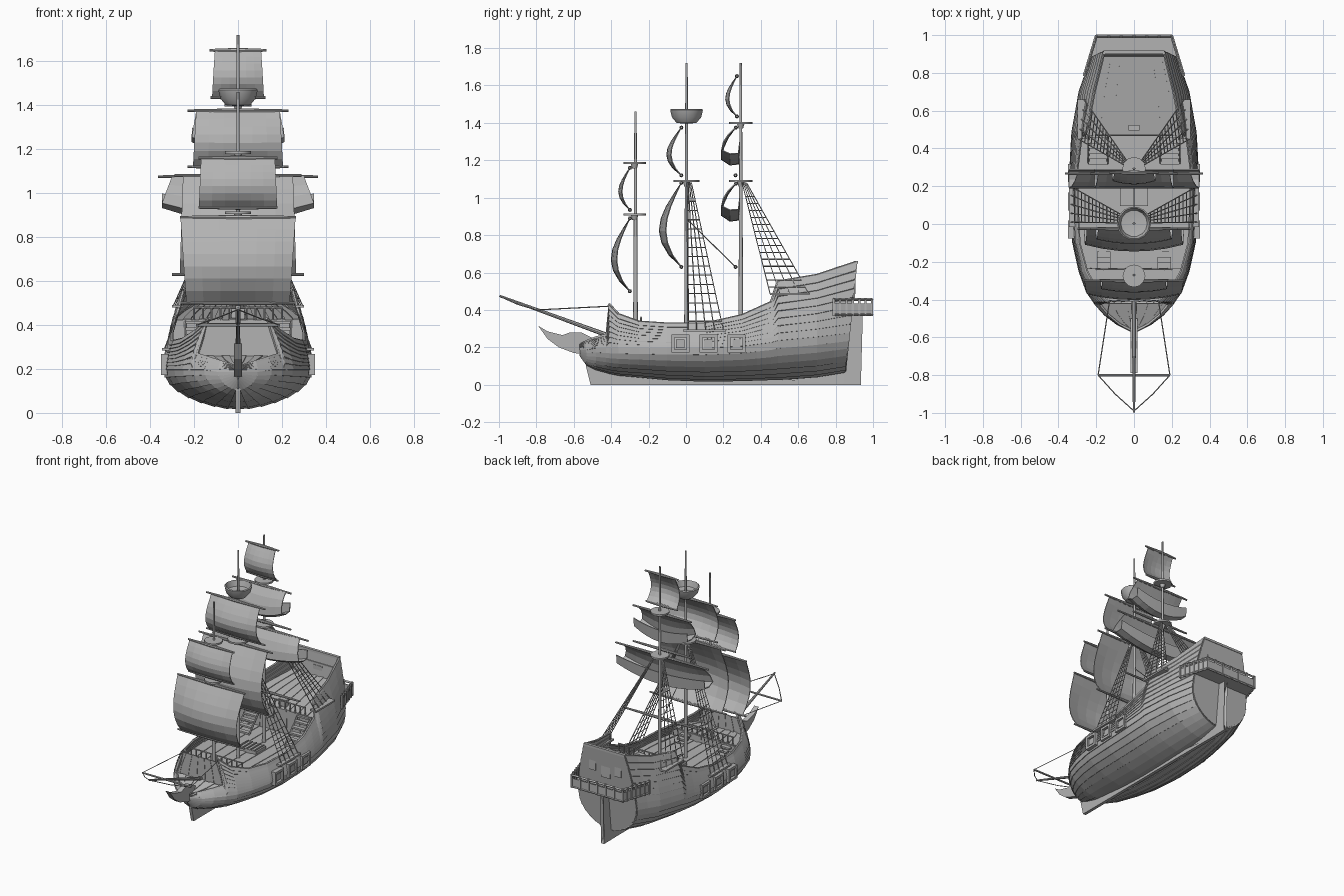
import bpy, bmesh, math
from mathutils import Vector

if "Cube" in bpy.data.objects:
    bpy.data.objects.remove(bpy.data.objects["Cube"])

mat = bpy.data.materials.new("weathered_grey")
mat.use_nodes = True
mat.diffuse_color = (0.45, 0.45, 0.45, 1)
mat.node_tree.nodes["Principled BSDF"].inputs["Base Color"].default_value = (0.45, 0.45, 0.45, 1)


def finish(name, bm, thick=0, smooth=False):
    me = bpy.data.meshes.new(name)
    bm.to_mesh(me)
    bm.free()
    me.materials.append(mat)
    ob = bpy.data.objects.new(name, me)
    bpy.context.collection.objects.link(ob)
    if thick:
        m = ob.modifiers.new("thickness", "SOLIDIFY")
        m.thickness, m.offset = thick, 0
    if smooth:
        bpy.ops.object.select_all(action="DESELECT")
        ob.select_set(True)
        bpy.context.view_layer.objects.active = ob
        bpy.ops.object.shade_smooth_by_angle(angle=math.radians(40))
    return ob


def grid(bm, rows):
    vs = [[bm.verts.new(p) for p in r] for r in rows]
    for a, b in zip(vs, vs[1:]):
        for i in range(len(a) - 1):
            bm.faces.new((a[i], a[i + 1], b[i + 1], b[i]))


def rods(name, lines, r, r2=None, sides=6):
    bm = bmesh.new()
    for pts in lines:
        for a, b in zip(pts, pts[1:]):
            a, b = Vector(a), Vector(b)
            d = b - a
            mx = d.to_track_quat("Z", "Y").to_matrix().to_4x4()
            mx.translation = (a + b) / 2
            bmesh.ops.create_cone(bm, cap_ends=True, segments=sides, radius1=r,
                                  radius2=r if r2 is None else r2, depth=d.length, matrix=mx)
    return finish(name, bm, smooth=True)


def yards(name, items):
    # spars tapering from the middle to both tips: half length, y, z
    rods(name, [[(0, y, z), (sx * w, y, z)] for w, y, z in items for sx in (-1, 1)], .011, .006, 8)


def boxes(name, items):
    # each item: centre, size
    bm = bmesh.new()
    for c, s in items:
        vs = bmesh.ops.create_cube(bm, size=1)["verts"]
        for v in vs:
            v.co = Vector(c) + Vector(v.co[i] * s[i] for i in range(3))
    return finish(name, bm)


def plate(name, profile, thick):
    # side profile in y, z with thickness across x
    bm = bmesh.new()
    bm.faces.new([bm.verts.new((0, y, z)) for y, z in profile])
    bmesh.ops.triangulate(bm, faces=bm.faces[:])
    return finish(name, bm, thick)


# Hull stations: y, keel z, widest z, sheer z, widest half, sheer half
ST = [(-.565, .16, .19, .215, .012, .01), (-.53, .11, .19, .235, .085, .075),
      (-.48, .085, .2, .255, .15, .135), (-.425, .07, .2, .27, .2, .18),
      (-.41, .065, .2, .43, .21, .13), (-.36, .055, .2, .375, .245, .19),
      (-.25, .045, .2, .335, .285, .25), (-.1, .03, .2, .325, .318, .29),
      (.1, .022, .2, .325, .333, .3), (.3, .025, .21, .37, .333, .3),
      (.455, .03, .23, .44, .325, .28), (.49, .03, .24, .55, .322, .25),
      (.7, .045, .26, .585, .285, .21), (.88, .07, .28, .655, .225, .158)]


def station(y):
    for a, b in zip(ST, ST[1:]):
        if y <= b[0]:
            t = max(0, (y - a[0]) / (b[0] - a[0]))
            return [p + (q - p) * t for p, q in zip(a, b)]
    return list(ST[-1])


def side(y, s):
    # point on the left side of the hull, s from keel (0) to sheer (1)
    y, zb, zm, zt, wm, wt = station(y)
    if s < .5:
        a = s * math.pi
        x, z = wm * math.sin(a) ** 1.2, zm - (zm - zb) * math.cos(a)
    else:
        u = s * 2 - 1
        x, z = wm - (wm - wt) * u ** 1.6, zm + (zt - zm) * u
    rake = max(0, (y - .7) / .18)
    return Vector((x, y + rake * (-.03 + .06 * (z - .07) / .58), z))


def width(y, z):
    y, zb, zm, zt, wm, wt = station(y)
    return wm - (wm - wt) * min(1, max(0, (z - zm) / (zt - zm))) ** 1.6


ys = sorted({s[0] for s in ST} | {-.3, -.18, 0, .2, .38, .6, .8})
N = 16
for sx, nm in ((1, "left"), (-1, "right")):
    # overlapping strakes, the lower edge of each standing proud
    bm = bmesh.new()
    rows = []
    for k in range(N):
        for s, off in ((k / N, .004), ((k + 1) / N, 0)):
            row = []
            for y in ys:
                p = side(y, s)
                d = Vector((p.x, 0, p.z - station(y)[2]))
                p = p + d.normalized() * off * (0 if k == 0 else 1)
                row.append((p.x * sx, p.y, p.z))
            rows.append(row)
    grid(bm, rows)
    bmesh.ops.recalc_face_normals(bm, faces=bm.faces[:])
    finish(nm + "_hull_planking", bm, .012)
    for part, s, r in (("_sheer_rail", 1, .008), ("_wale", .62, .006)):
        rods(nm + part, [[(p.x * sx, p.y, p.z) for p in (side(y, s) for y in ys if y > -.42)]], r)


def deck(name, y0, y1, z0, z1, planks=16, steps=8):
    bm = bmesh.new()
    for k in range(planks):
        rows = []
        for i in range(steps + 1):
            t = i / steps
            y, z = y0 + (y1 - y0) * t, z0 + (z1 - z0) * t
            w = width(y, z) - .004
            rows.append([(w * (2 * (k + e) / planks - 1), y, z + .004 * (k % 2)) for e in (0, 1)])
        grid(bm, rows)
    finish(name, bm, .006)


deck("bow_deck", -.56, -.42, .205, .255, 10)
deck("fore_deck", -.41, -.24, .3, .3)
deck("main_deck", -.24, .47, .25, .25)
deck("quarter_deck", .47, .895, .42, .49)


def bulkhead(name, y, z0, z1, planks=12):
    bm = bmesh.new()
    for k in range(planks):
        grid(bm, [[(width(y, z) * (2 * (k + e) / planks - 1), y + .003 * (k % 2), z) for e in (0, 1)]
                  for z in (z0, (z0 + z1) / 2, z1)])
    return finish(name, bm, .008)


bulkhead("bow_bulkhead", -.41, .23, .41)
bulkhead("fore_deck_bulkhead", -.24, .25, .3)
bulkhead("quarter_deck_bulkhead", .475, .25, .42)

# Transom closing the stern
bm = bmesh.new()
pts = [side(.88, i / 14) for i in range(15)]
grid(bm, [[(-p.x, p.y, p.z), (0, p.y, p.z), tuple(p)] for p in pts])
finish("transom", bm, .012)
boxes("stern_door", [((0, .898, .51), (.07, .012, .11))])
boxes("stern_windows", [((x, .9, .52), (.05, .012, .07)) for x in (-.1, .1)])
boxes("transom_trim", [((0, .909, .655), (.325, .02, .016)), ((0, .9, .58), (.36, .016, .01))])

# Stern gallery wrapping around the transom
outline = [(.262, .79), (.2, .994), (-.2, .994), (-.262, .79)]
bm = bmesh.new()
bm.faces.new([bm.verts.new((x, y, .38)) for x, y in outline])
finish("gallery_floor", bm, .016)
boxes("gallery_planks", [((0, y, .39), (.39, .018, .008)) for y in (.92, .945, .97)])
rods("gallery_rails", [[(x, y, z) for x, y in outline] for z in (.375, .455)], .008, sides=4)
bm = bmesh.new()
grid(bm, [[(x, y, z) for x, y in outline] for z in (.38, .435)])
finish("gallery_panels", bm, .008)
posts = []
for (ax, ay), (bx, by) in zip(outline, outline[1:]):
    for i in range(7):
        t = i / 6
        posts.append(((ax + (bx - ax) * t, ay + (by - ay) * t, .415), (.014, .012, .095)))
boxes("gallery_posts", posts)

# Keel, rudder and beak
plate("keel", [(-.51, 0), (.86, 0), (.86, .08), (.1, .03), (-.25, .06), (-.46, .12), (-.55, .22), (-.535, .1)], .022)
plate("rudder", [(.84, 0), (.935, 0), (.915, .1), (.91, .2), (.945, .37), (.87, .37), (.86, .1)], .024)
plate("beak", [(-.79, .315), (-.74, .285), (-.66, .265), (-.62, .28), (-.56, .28), (-.5, .25),
               (-.53, .16), (-.6, .17), (-.68, .2), (-.74, .245)], .035)

# Gun ports: frame and muzzle block on both sides
frames, muzzles = [], []
for sx in (-1, 1):
    for y in (-.03, .12, .27):
        for dy, dz, sy, sz in ((-.04, 0, .016, .095), (.04, 0, .016, .095), (0, .04, .095, .016), (0, -.04, .095, .016)):
            frames.append(((sx * .332, y + dy, .22 + dz), (.036, sy, sz)))
        muzzles.append(((sx * .331, y, .22), (.022, .045, .045)))
boxes("gun_port_frames", frames)
boxes("gun_port_blocks", muzzles)

# Deck fittings
boxes("main_hatch", [((0, .15, .262), (.15, .11, .03))])
boxes("hatch_bars", [((x * .03, .15, .28), (.008, .11, .008)) for x in range(-2, 3)])
boxes("deck_cabinet", [((0, .51, .445), (.06, .03, .06))])
boxes("stairs", [((sx * .19, .33 + i * .028, .262 + i * .03), (.1, .03, .012)) for sx in (-1, 1) for i in range(6)]
      + [((sx * .16, -.22 + i * .03, .285 - i * .015), (.07, .03, .012)) for sx in (-1, 1) for i in range(3)])
rods("stair_strings", [[(sx * x, .32, .25), (sx * x, .48, .42)] for sx in (-1, 1) for x in (.14, .24)], .006)
for nm, y, z, w in (("quarter_deck_rail", .47, .42, .2), ("fore_deck_rail", -.24, .3, .2)):
    rods(nm, [[(-w, y, z + .06), (w, y, z + .06)]]
         + [[(w * i / 5, y, z), (w * i / 5, y, z + .06)] for i in range(-5, 6)], .005)
boxes("shroud_channels", [((sx * .275, .555, .485), (.05, .21, .012)) for sx in (-1, 1)]
      + [((sx * .325, .1, .29), (.04, .23, .012)) for sx in (-1, 1)])

# Masts with round tops
for nm, y, z0, z1 in (("fore_mast", -.27, .28, 1.46), ("main_mast", .003, .24, 1.72), ("mizzen_mast", .293, .24, 1.72)):
    rods(nm, [[(0, y, z0), (0, y, z1)]], .013, .006, 10)
for nm, y, z, r in (("fore_top", -.275, .91, .06), ("fore_upper_top", -.275, 1.185, .06), ("main_top", .003, 1.09, .07),
                    ("mizzen_top", .293, 1.09, .062), ("mizzen_upper_top", .293, 1.4, .062)):
    rods(nm, [[(0, y, z - .006), (0, y, z + .006)]], r, sides=12)
    rods(nm + "_collar", [[(0, y, z - .03), (0, y, z - .004)]], .012, .02, 10)

# Lookout basket: lathed bowl
prof = [(.0, 1.395), (.055, 1.4), (.08, 1.43), (.09, 1.47), (.083, 1.475), (.07, 1.435), (.0, 1.425)]
bm = bmesh.new()
grid(bm, [[(r * math.cos(a), .003 + r * math.sin(a), z) for a in (math.tau * i / 14 for i in range(15))] for r, z in prof])
bmesh.ops.remove_doubles(bm, verts=bm.verts[:], dist=.0001)
bmesh.ops.recalc_face_normals(bm, faces=bm.faces[:])
finish("lookout_basket", bm, smooth=True)


def sail(name, y, ztop, zbot, w0, w1, belly, yard0, yard1):
    bm = bmesh.new()
    rows = []
    for i in range(8):
        t = i / 7
        b = belly * math.sin(math.pi * t ** 1.2) ** .85 if 0 < t < 1 else 0
        w = w0 + (w1 - w0) * t
        rows.append([(w * u / 3, y - b * (1 - .3 * (u / 3) ** 2), ztop + (zbot - ztop) * t) for u in range(-3, 4)])
    grid(bm, rows)
    finish(name, bm, .005)
    yards(name + "_yards", [(yard0, y, ztop), (yard1, y, zbot)])


sail("fore_upper_sail", -.3, 1.16, .935, .168, .178, .06, .18, .18)
sail("fore_lower_sail", -.3, .89, .5, .262, .235, .1, .265, .262)
sail("main_upper_sail", -.025, 1.375, 1.12, .19, .205, .078, .23, .23)
sail("main_lower_sail", -.025, 1.08, .63, .25, .265, .118, .29, .3)
sail("mizzen_top_sail", .272, 1.65, 1.435, .105, .118, .06, .13, .125)

# Gathered sails on the mizzen, curling back underneath
for nm, z, w0, w1, yard in (("mizzen_middle_sail", 1.375, .19, .21, .23), ("mizzen_lower_sail", 1.075, .3, .345, .365)):
    curl = [(.265, 0), (.225, -.055), (.2, -.11), (.19, -.17), (.235, -.2), (.28, -.195), (.287, -.11)]
    bm = bmesh.new()
    grid(bm, [[((w0 + (w1 - w0) * min(1, i / 3)) * u / 4, y, z + dz * (1 - .3 * (u / 4) ** 2))
               for u in range(-4, 5)] for i, (y, dz) in enumerate(curl)])
    finish(nm, bm, .006)
    yards(nm + "_yard", [(yard, .267, z)])
yards("mizzen_spare_yards", [(.3, .265, .63), (.23, .265, 1.12)])

# Bowsprit with spreader and stays
rods("bowsprit", [[(0, -.38, .25), (0, -.997, .475)]], .013, .006, 8)
rods("spreader", [[(-.19, -.8, .4), (.19, -.8, .4)]], .007)
rods("bow_stays", [[(0, -.99, .47), (sx * .1, -.9, .43), (sx * .19, -.8, .4), (sx * .13, -.41, .42)] for sx in (-1, 1)], .003, sides=4)

# Rope ladders: shrouds with rungs
for nm, top, ya, yb, xa, xb, z in (("main_shrouds", (.03, .005, 1.08), .01, .2, .335, .335, .29),
                                   ("mizzen_shrouds", (.03, .3, 1.08), .45, .66, .295, .265, .485)):
    lines = []
    for sx in (-1, 1):
        feet = [Vector((sx * (xa + (xb - xa) * i / 4), ya + (yb - ya) * i / 4, z)) for i in range(5)]
        head = [Vector((sx * top[0], top[1] + .006 * i, top[2])) for i in range(5)]
        lines += [[a, b] for a, b in zip(feet, head)]
        lines += [[f.lerp(h, t / 16) for f, h in zip(feet, head)] for t in range(1, 15)]
    rods(nm, lines, .003, sides=4)
rods("mast_stays", [[(0, 0, .89), (0, .265, .63)]], .003, sides=4)
